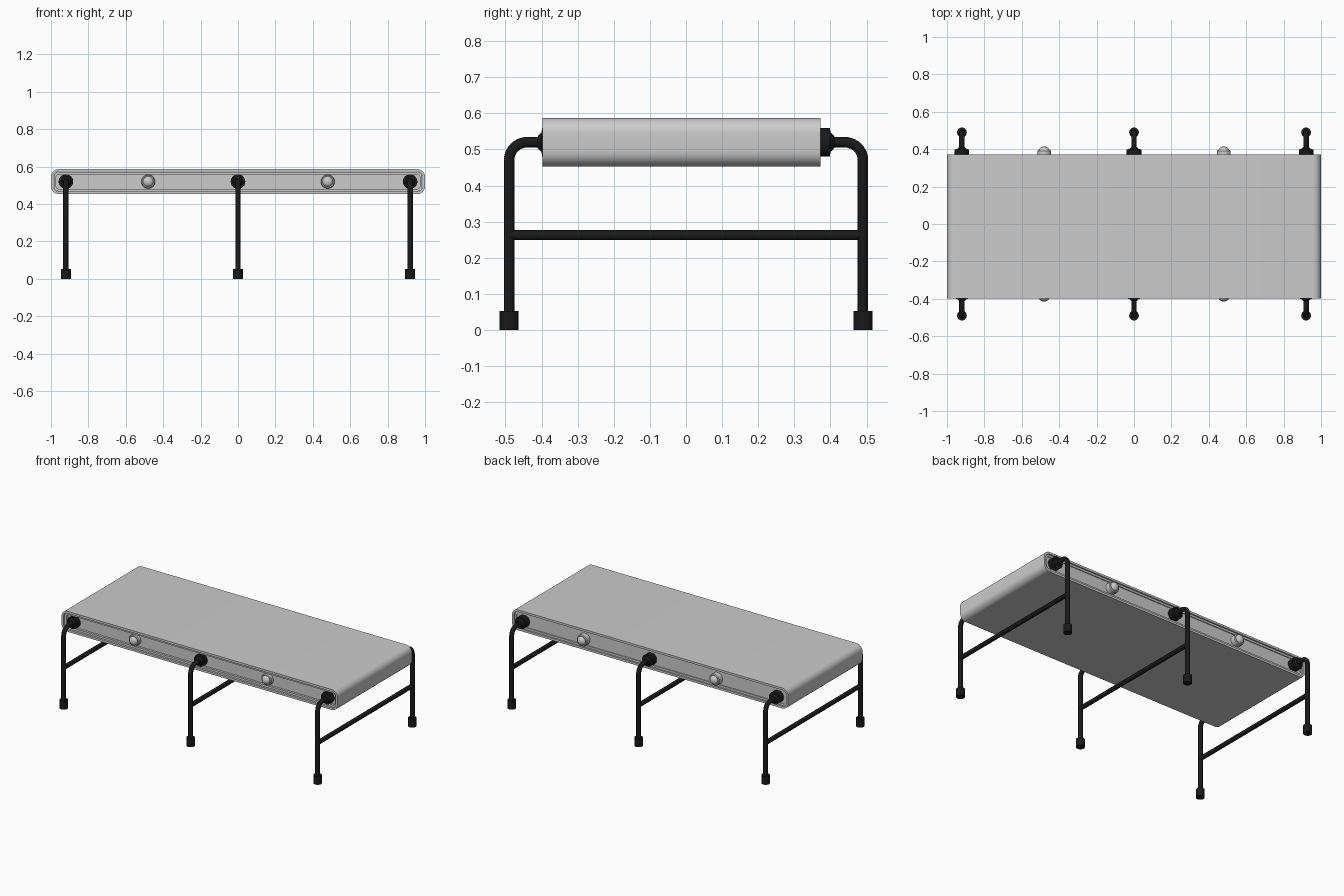
import bpy, bmesh
from math import pi, sin, cos, radians

if "Cube" in bpy.data.objects:
    bpy.data.objects.remove(bpy.data.objects["Cube"])

ZC = 0.52  # height of the belt centre line


def material(name, rgb):
    m = bpy.data.materials.new(name)
    m.diffuse_color = (*rgb, 1)
    m.use_nodes = True
    m.node_tree.nodes["Principled BSDF"].inputs["Base Color"].default_value = m.diffuse_color
    return m


BLACK = material("black_paint", (0.01, 0.01, 0.01))


def finish(name, bm, mat=None):
    bmesh.ops.recalc_face_normals(bm, faces=bm.faces)
    me = bpy.data.meshes.new(name)
    bm.to_mesh(me)
    bm.free()
    ob = bpy.data.objects.new(name, me)
    bpy.context.collection.objects.link(ob)
    if mat:
        me.materials.append(mat)
    bpy.context.view_layer.objects.active = ob
    bpy.ops.object.select_all(action='DESELECT')
    ob.select_set(True)
    bpy.ops.object.shade_smooth_by_angle(angle=radians(35))
    return ob


def skin(bm, loops, closed=False, caps=True):
    rings = [[bm.verts.new(p) for p in lp] for lp in loops]
    pairs = list(zip(rings, rings[1:])) + ([(rings[-1], rings[0])] if closed else [])
    for a, b in pairs:
        n = len(a)
        for i in range(n):
            bm.faces.new((a[i], a[(i + 1) % n], b[(i + 1) % n], b[i]))
    if caps and not closed:
        bm.faces.new(rings[0])
        bm.faces.new(rings[-1])


def rounded(inset, y, steps=8):
    hx, hz = 1 - inset, 0.067 - inset
    r = 0.042 - inset
    pts = []
    for k, (sx, sz) in enumerate([(1, 1), (-1, 1), (-1, -1), (1, -1)]):
        for s in range(steps + 1):
            a = pi / 2 * (k + s / steps)
            pts.append((sx * (hx - r) + r * cos(a), y, ZC + sz * (hz - r) + r * sin(a)))
    return pts


def lathe_y(name, x, side, profile, mat=None, n=32):
    bm = bmesh.new()
    skin(bm, [[(x + r * cos(2 * pi * i / n), side * y, ZC + r * sin(2 * pi * i / n))
               for i in range(n)] for r, y in profile])
    return finish(name, bm, mat)


def tube(name, pts, r=0.0145):
    cu = bpy.data.curves.new(name, 'CURVE')
    cu.dimensions = '3D'
    cu.bevel_depth = r
    cu.bevel_resolution = 4
    cu.use_fill_caps = True
    sp = cu.splines.new('POLY')
    sp.points.add(len(pts) - 1)
    for p, c in zip(sp.points, pts):
        p.co = (*c, 1)
    sp.use_smooth = True
    cu.materials.append(BLACK)
    ob = bpy.data.objects.new(name, cu)
    bpy.context.collection.objects.link(ob)
    return ob


# belt: hollow rounded sleeve
bm = bmesh.new()
skin(bm, [rounded(0, -0.398), rounded(0, 0.372),
          rounded(0.014, 0.372), rounded(0.014, -0.398)], closed=True)
finish("belt", bm)

# inner frame with raised rim and recessed side panels
bm = bmesh.new()
skin(bm, [rounded(0.028, -0.372), rounded(0.028, -0.386), rounded(0.015, -0.386),
          rounded(0.015, 0.364), rounded(0.028, 0.364), rounded(0.028, 0.358)])
finish("side_frame", bm)

for side, where in ((-1, "front"), (1, "back")):
    # roller buttons
    for x in (-0.48, 0.48):
        dome = [(0.028 * cos(a), 0.394 + 0.02 * sin(a))
                for a in (pi / 2 * i / 8 for i in range(8))]
        lathe_y(where + "_button", x, side,
                [(0.037, 0.355), (0.037, 0.390), (0.033, 0.395)] + dome + [(0.001, 0.414)])
    for x in (-0.92, 0, 0.92):
        # mounting disc with tapered collar
        lathe_y(where + "_mount", x, side,
                [(0.039, 0.355), (0.039, 0.399), (0.027, 0.400), (0.016, 0.411)], BLACK)
        # bent leg
        bend = [(x, side * (0.44 + 0.05 * sin(a)), ZC - 0.05 + 0.05 * cos(a))
                for a in (pi / 2 * i / 10 for i in range(11))]
        tube(where + "_leg", [(x, side * 0.39, ZC)] + bend + [(x, side * 0.49, 0.03)])
        # rubber foot
        bm = bmesh.new()
        skin(bm, [[(x + 0.026 * cos(2 * pi * i / 24), side * 0.49 + 0.026 * sin(2 * pi * i / 24), z)
                   for i in range(24)] for z in (0, 0.053)])
        finish(where + "_foot", bm, BLACK)

# crossbars between the leg pairs
for x in (-0.92, 0, 0.92):
    tube("crossbar", [(x, -0.49, 0.263), (x, 0.49, 0.263)])
